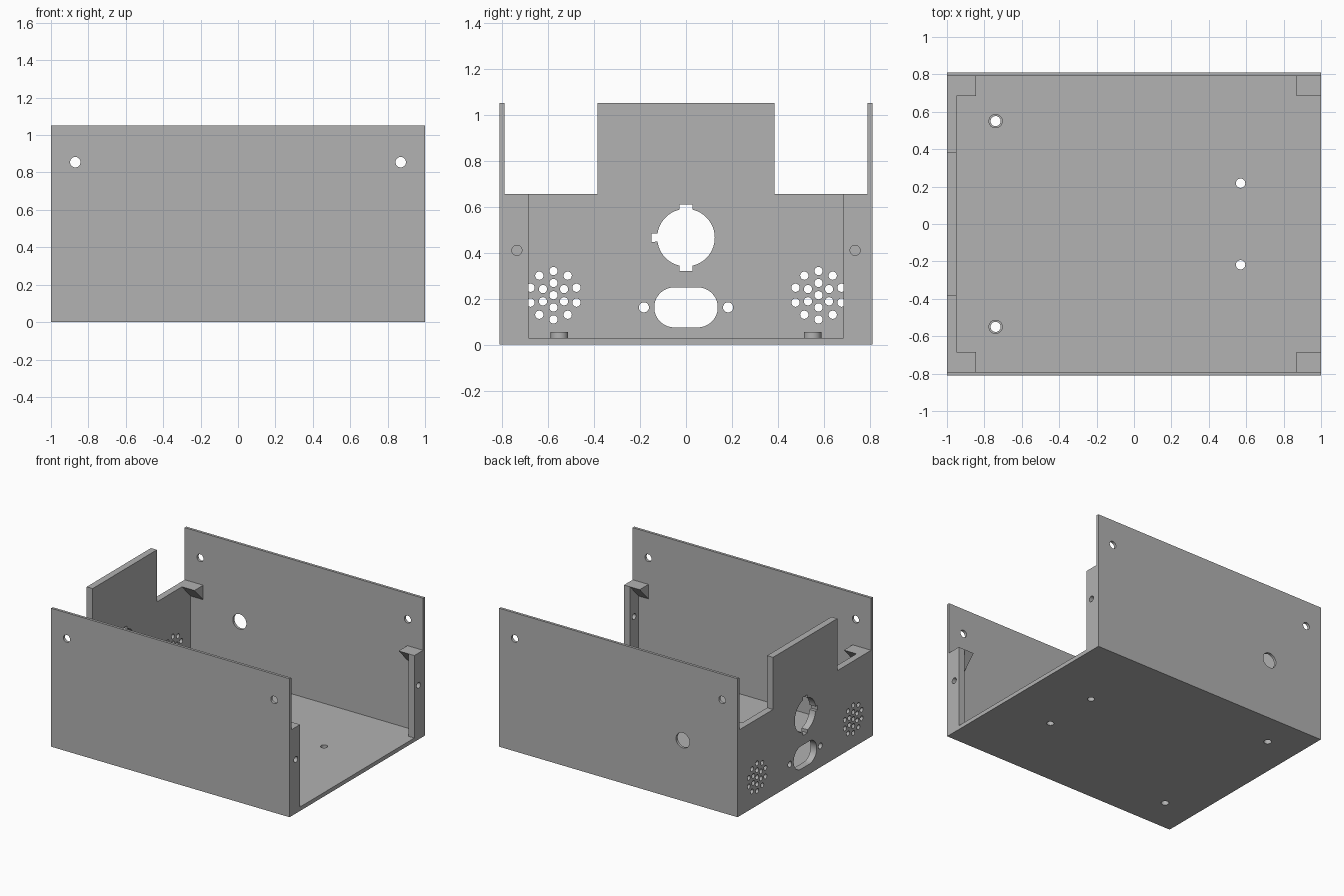
import bpy, bmesh
from math import cos, sin, radians
from mathutils import Matrix

cube = bpy.data.objects.get("Cube")
if cube:
    bpy.data.objects.remove(cube, do_unlink=True)

grey = bpy.data.materials.new("plain grey")
grey.use_nodes = True
colour = (0.445, 0.445, 0.445, 1)
grey.diffuse_color = colour
grey.node_tree.nodes["Principled BSDF"].inputs["Base Color"].default_value = colour

# Sheet orientations: columns are the sheet's own width, height and thickness
FLAT = Matrix.Identity(3)
ACROSS = Matrix(((1, 0, 0), (0, 0, -1), (0, 1, 0)))
SIDE = Matrix(((0, 0, 1), (1, 0, 0), (0, 1, 0)))


def arc(u, v, r, start=0, end=360, steps=32):
    count = steps if end - start == 360 else steps + 1
    angles = [radians(start + (end - start) * i / steps) for i in range(count)]
    return [(u + r * cos(a), v + r * sin(a)) for a in angles]


def rect(u0, u1, v0, v1):
    return [(u0, v0), (u1, v0), (u1, v1), (u0, v1)]


def sheet(name, outline, holes, thickness, orient, middle):
    """Flat outline with holes, given a thickness about its middle plane."""
    curve = bpy.data.curves.new(name, 'CURVE')
    curve.dimensions = '2D'
    curve.fill_mode = 'BOTH'
    curve.extrude = thickness / 2
    for loop in [outline] + holes:
        spline = curve.splines.new('POLY')
        spline.points.add(len(loop) - 1)
        for point, (u, v) in zip(spline.points, loop):
            point.co = (u, v, 0, 1)
        spline.use_cyclic_u = True
    helper = bpy.data.objects.new(name + "_outline", curve)
    mesh = bpy.data.meshes.new_from_object(helper)
    bpy.data.objects.remove(helper)
    bm = bmesh.new()
    bm.from_mesh(mesh)
    bmesh.ops.remove_doubles(bm, verts=bm.verts, dist=0.0001)
    bmesh.ops.transform(bm, matrix=orient.to_4x4(), verts=bm.verts)
    bmesh.ops.translate(bm, vec=middle, verts=bm.verts)
    bmesh.ops.recalc_face_normals(bm, faces=bm.faces)
    bm.to_mesh(mesh)
    bm.free()
    mesh.materials.clear()
    mesh.materials.append(grey)
    obj = bpy.data.objects.new(name, mesh)
    bpy.context.collection.objects.link(obj)
    bpy.ops.object.select_all(action='DESELECT')
    obj.select_set(True)
    bpy.context.view_layer.objects.active = obj
    bpy.ops.object.shade_smooth_by_angle(angle=radians(30))


INNER, WALL, FLOOR = 0.79, 0.02, 0.03
TOP, SHELF, POST = 1.05, 0.655, 0.685

# Floor with four mounting holes
boss_x, boss_y, hole_r = -0.74, 0.55, 0.027
floor_holes = []
for s in (-1, 1):
    floor_holes += [arc(boss_x, s * boss_y, hole_r), arc(0.57, s * 0.218, 0.025)]
sheet("floor", rect(-1, 1, -INNER, INNER), floor_holes, FLOOR, FLAT, (0, 0, FLOOR / 2))

# Long walls; the back one also has a cable hole
lid_holes = [arc(s * 0.87, 0.855, 0.028) for s in (-1, 1)]
for name, s, extra in (("front_wall", -1, []), ("back_wall", 1, [arc(-0.54, 0.46, 0.057)])):
    sheet(name, rect(-1, 1, 0, TOP), lid_holes + extra, WALL, ACROSS,
          (0, s * (INNER + WALL / 2), 0))

# Connector panel: keyed round opening, slot, screw holes and two grilles
cz, r, n, deep = 0.465, 0.125, 0.028, 0.145
keyed = (arc(0, cz, r, -77, 77) + [(n, cz + deep), (-n, cz + deep)]
         + arc(0, cz, r, 103, 172) + [(-0.15, cz + 0.018), (-0.15, cz - 0.018)]
         + arc(0, cz, r, 188, 257) + [(-n, cz - deep), (n, cz - deep)])
slot_z, slot_r, slot_u = 0.162, 0.087, 0.051
slot = arc(slot_u, slot_z, slot_r, -90, 90) + arc(-slot_u, slot_z, slot_r, 90, 270)
panel_holes = [keyed, slot]
for s in (-1, 1):
    panel_holes.append(arc(s * 0.183, slot_z, 0.022))
    for ring_r, count in ((0, 1), (0.053, 6), (0.105, 10)):
        for u, v in arc(s * 0.576, 0.215, ring_r, 90, 450, count):
            panel_holes.append(arc(u, v, 0.018, steps=20))
tab = 0.385
panel = [(-INNER, FLOOR), (INNER, FLOOR), (INNER, SHELF), (tab, SHELF),
         (tab, TOP), (-tab, TOP), (-tab, SHELF), (-INNER, SHELF)]
sheet("connector_panel", panel, panel_holes, 0.05, SIDE, (-0.975, 0, 0))

# Bosses, open-end posts and corner gussets, mirrored front to back
for side, s in (("front", -1), ("back", 1)):
    sheet(side + "_boss", arc(boss_x, s * boss_y, 0.038), [arc(boss_x, s * boss_y, hole_r)],
          0.025, FLAT, (0, 0, FLOOR + 0.0125))
    sheet(side + "_post", rect(s * POST, s * INNER, FLOOR, SHELF),
          [arc(s * 0.735, 0.41, 0.022)], 0.05, SIDE, (0.975, 0, 0))
    gusset = [(s * POST, SHELF), (s * INNER, SHELF), (s * INNER, SHELF - 0.11)]
    for end, x0, x1 in (("panel", -0.95, -0.845), ("open", 0.868, 0.95)):
        sheet(f"{side}_{end}_gusset", gusset, [], x1 - x0, SIDE, ((x0 + x1) / 2, 0, 0))
